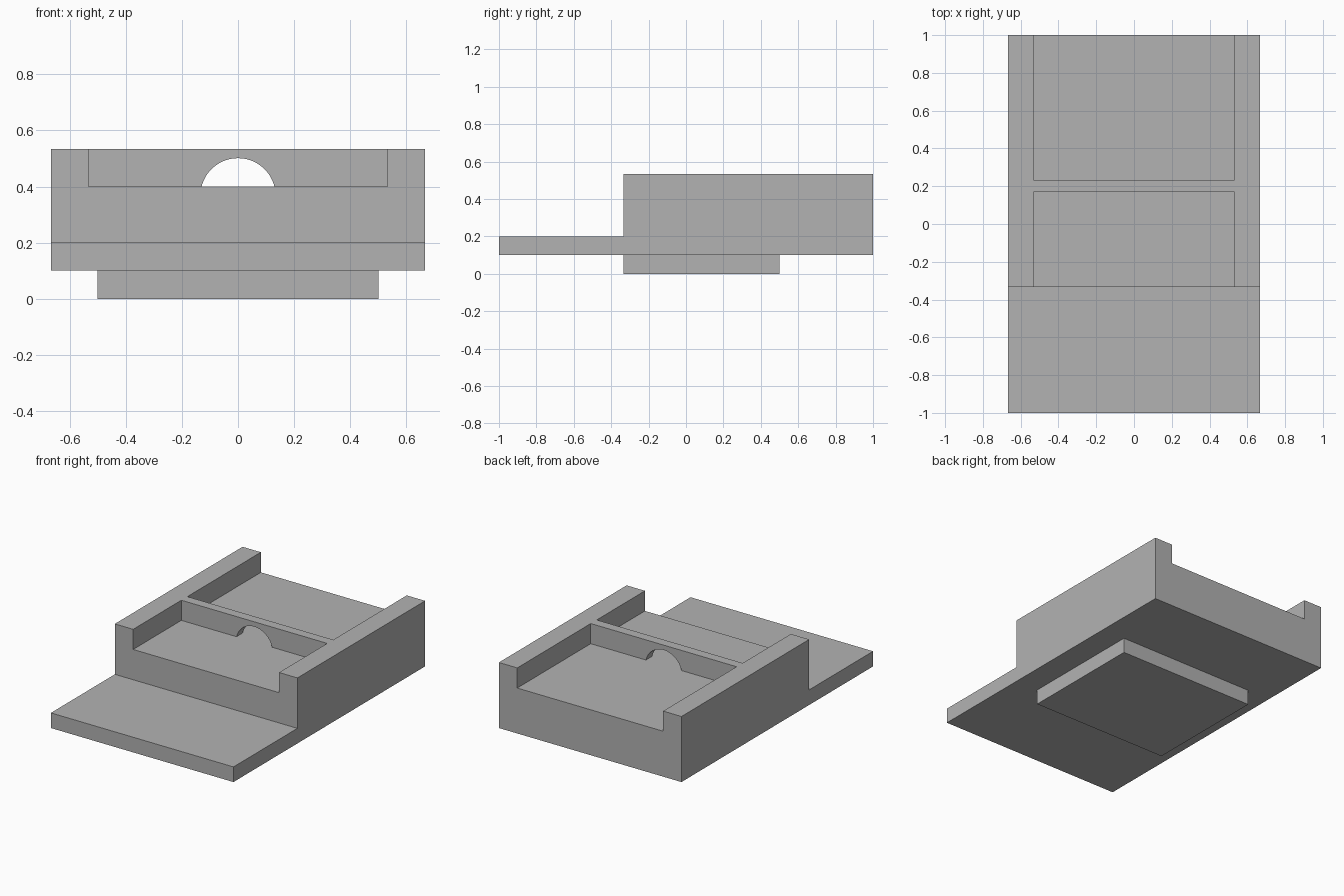
import bpy
import bmesh
import math
from mathutils import Vector

cube = bpy.data.objects.get("Cube")
if cube:
    bpy.data.objects.remove(cube, do_unlink=True)

# One plain grey for everything
grey = bpy.data.materials.new("plain grey")
grey.use_nodes = True
colour = (0.448, 0.448, 0.448, 1)
grey.diffuse_color = colour
grey.node_tree.nodes["Principled BSDF"].inputs["Base Color"].default_value = colour


def extrude(name, profile, axis, start, end):
    """Extrude a closed outline along x (points y, z) or y (points x, z)."""
    bm = bmesh.new()
    place = (lambda a, b: (start, a, b)) if axis == "x" else (lambda a, b: (a, start, b))
    face = bm.faces.new([bm.verts.new(place(a, b)) for a, b in profile])
    grown = bmesh.ops.extrude_face_region(bm, geom=[face])["geom"]
    shift = Vector((end - start, 0, 0)) if axis == "x" else Vector((0, end - start, 0))
    bmesh.ops.translate(bm, vec=shift,
                        verts=[v for v in grown if isinstance(v, bmesh.types.BMVert)])
    bmesh.ops.recalc_face_normals(bm, faces=bm.faces)
    mesh = bpy.data.meshes.new(name)
    bm.to_mesh(mesh)
    bm.free()
    mesh.materials.append(grey)
    obj = bpy.data.objects.new(name, mesh)
    bpy.context.collection.objects.link(obj)
    return obj


def rect(a0, a1, b0, b1):
    return [(a0, b0), (a1, b0), (a1, b1), (a0, b1)]


def cut(target, cutter):
    """Subtract the cutter, bake the result and remove the cutter."""
    mod = target.modifiers.new("cut", "BOOLEAN")
    mod.operation = "DIFFERENCE"
    mod.solver = "EXACT"
    mod.object = cutter
    graph = bpy.context.evaluated_depsgraph_get()
    baked = bpy.data.meshes.new_from_object(target.evaluated_get(graph))
    target.modifiers.clear()
    target.data = baked
    bpy.data.objects.remove(cutter, do_unlink=True)


HALF, RAIL = 0.667, 0.533         # outer and inner half widths
BOTTOM, LEDGE, FLOOR, TOP = 0.1, 0.2, 0.4, 0.533
STEP = -0.333

# Body: block with a low front ledge
body = extrude("body", [(-1, BOTTOM), (1, BOTTOM), (1, TOP), (STEP, TOP),
                        (STEP, LEDGE), (-1, LEDGE)], "x", -HALF, HALF)

# Front and rear pockets, leaving side rails and a cross wall
for start, end in ((STEP - 0.1, 0.17), (0.233, 1.1)):
    cut(body, extrude("pocket_cutter", rect(-RAIL, RAIL, FLOOR, TOP + 0.1),
                      "y", start, end))

# Arched opening through the cross wall
radius, centre = 0.134, 0.367
tilt = math.asin((FLOOR - centre) / radius)
steps = 32
arch = []
for i in range(steps + 1):
    angle = tilt + (math.pi - 2 * tilt) * i / steps
    arch.append((radius * math.cos(angle), centre + radius * math.sin(angle)))
cut(body, extrude("arch_cutter", arch, "y", 0.1, 0.3))

# Raised pad under the body
pad = extrude("bottom_pad", rect(STEP, 0.5, 0, BOTTOM), "x", -0.5, 0.5)

# Smooth the arch while keeping the corners crisp
bpy.ops.object.select_all(action="DESELECT")
body.select_set(True)
bpy.context.view_layer.objects.active = body
bpy.ops.object.shade_smooth_by_angle(angle=math.radians(30))
